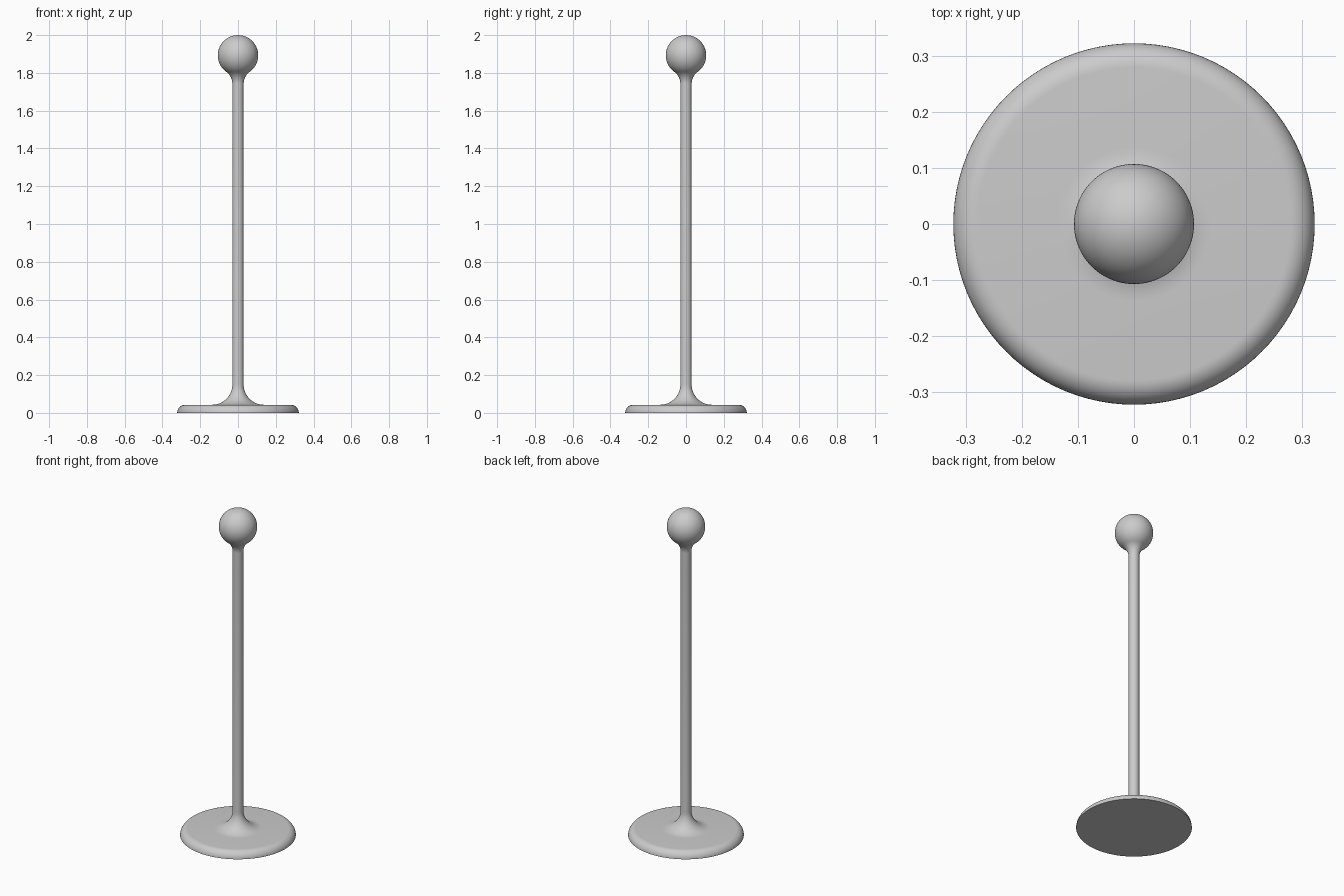
import bpy, bmesh
from math import pi, sin, cos, sqrt, atan2, radians

cube = bpy.data.objects.get("Cube")
if cube:
    bpy.data.objects.remove(cube)

BASE_R, BASE_H = 0.322, 0.043
POST_R = 0.03
BALL_R = 0.107
BALL_Z = 2 - BALL_R
FOOT_FILLET, NECK_FILLET = 0.107, 0.08
SEGMENTS = 96

grey = bpy.data.materials.new("plain grey")
grey.use_nodes = True
colour = (0.6, 0.6, 0.6, 1)
grey.diffuse_color = colour
grey.node_tree.nodes["Principled BSDF"].inputs["Base Color"].default_value = colour


def arc(x, z, r, start, end, steps):
    """Profile points (radius, height) along a circular arc."""
    angles = [start + (end - start) * i / steps for i in range(steps + 1)]
    return [(x + r * cos(a), z + r * sin(a)) for a in angles]


def lathe(name, profile):
    """Revolve a bottom-to-top profile around z; zero radii become poles."""
    bm = bmesh.new()
    rings = []
    for r, z in profile:
        if r < 1e-5:
            rings.append([bm.verts.new((0, 0, z))] * SEGMENTS)
        else:
            turn = [2 * pi * i / SEGMENTS for i in range(SEGMENTS)]
            rings.append([bm.verts.new((r * cos(a), r * sin(a), z)) for a in turn])
    for low, high in zip(rings, rings[1:]):
        for i in range(SEGMENTS):
            j = (i + 1) % SEGMENTS
            corners = dict.fromkeys((low[i], low[j], high[j], high[i]))
            bm.faces.new(list(corners))
    mesh = bpy.data.meshes.new(name)
    bm.to_mesh(mesh)
    bm.free()
    mesh.materials.append(grey)
    obj = bpy.data.objects.new(name, mesh)
    bpy.context.collection.objects.link(obj)
    bpy.ops.object.select_all(action="DESELECT")
    obj.select_set(True)
    bpy.context.view_layer.objects.active = obj
    bpy.ops.object.shade_smooth_by_angle(angle=radians(40))


# Neck fillet is tangent to both the post and the ball
neck_x = POST_R + NECK_FILLET
neck_z = BALL_Z - sqrt((BALL_R + NECK_FILLET) ** 2 - neck_x ** 2)
touch = atan2(BALL_Z - neck_z, -neck_x)

# One continuous turned stand: disc base, flared foot, post, neck and ball
profile = [(0, 0)]
profile += arc(BASE_R - BASE_H, 0, BASE_H, 0, pi / 2, 10)
profile += arc(POST_R + FOOT_FILLET, BASE_H + FOOT_FILLET, FOOT_FILLET, 1.5 * pi, pi, 16)
profile += arc(neck_x, neck_z, NECK_FILLET, pi, touch, 10)
profile += arc(0, BALL_Z, BALL_R, touch - pi, pi / 2, 32)[1:]
lathe("ball_topped_stand", profile)
